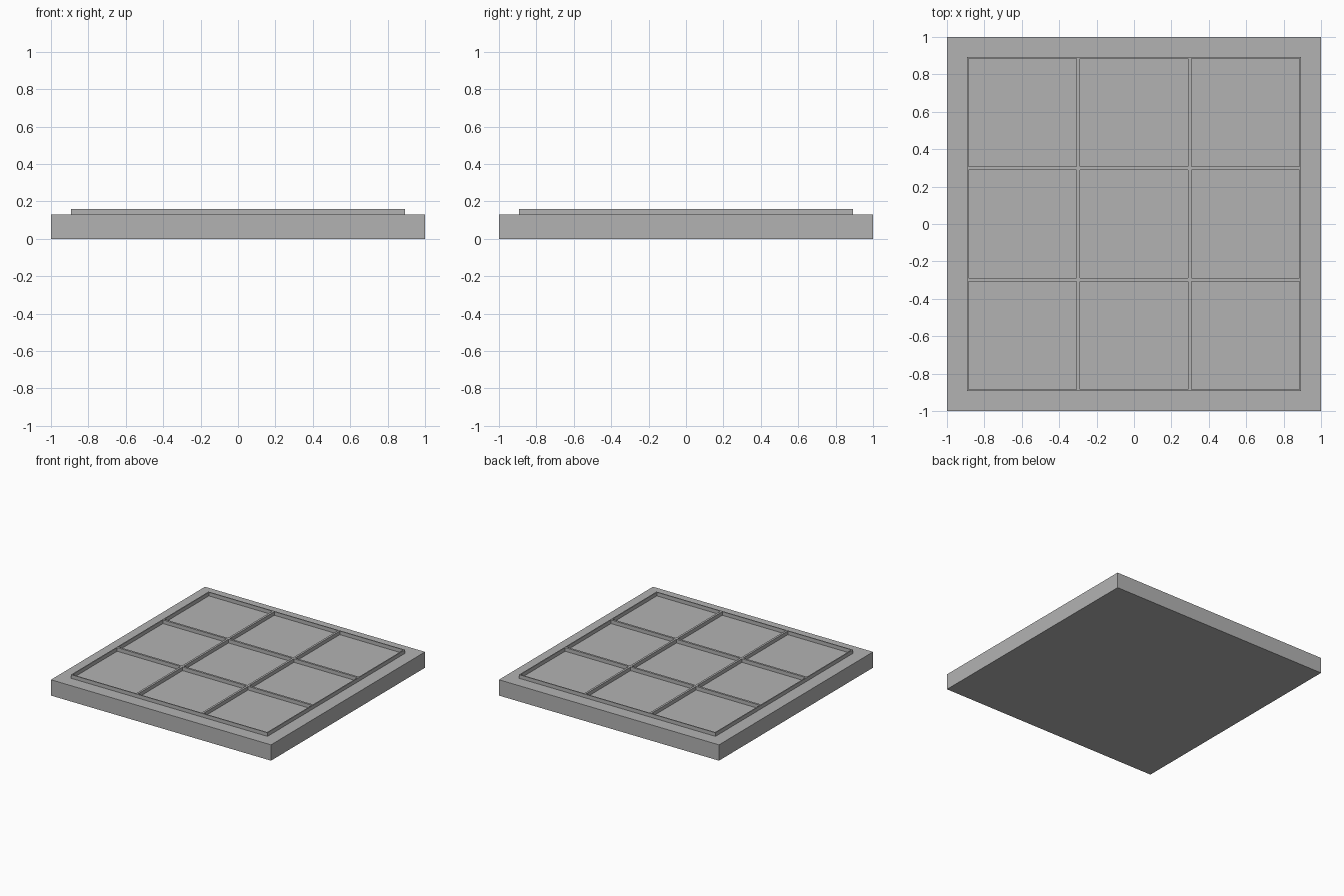
import bpy
import bmesh

cube = bpy.data.objects.get("Cube")
if cube:
    bpy.data.objects.remove(cube, do_unlink=True)

SLAB_TOP = 0.13      # height of the base slab
RIM_TOP = 0.16       # height of the raised grid
HALF_GRID = 0.893    # half width of the raised grid
WALL = 0.012         # wall around each cell
EMBED = 0.01         # how far the grid sinks into the slab

grey = bpy.data.materials.new("plain_grey")
grey.use_nodes = True
colour = (0.45, 0.45, 0.45, 1)
grey.diffuse_color = colour
grey.node_tree.nodes["Principled BSDF"].inputs["Base Color"].default_value = colour


def add_part(name, bm):
    mesh = bpy.data.meshes.new(name)
    bm.to_mesh(mesh)
    bm.free()
    mesh.materials.append(grey)
    obj = bpy.data.objects.new(name, mesh)
    bpy.context.collection.objects.link(obj)
    return obj


# Base slab
bm = bmesh.new()
bmesh.ops.create_cube(bm, size=2)
for v in bm.verts:
    v.co.z = SLAB_TOP if v.co.z > 0 else 0
add_part("base_slab", bm)

# Raised walls: a three by three grid with each cell inset and opened
bm = bmesh.new()
bmesh.ops.create_grid(bm, x_segments=3, y_segments=3, size=HALF_GRID)
cells = bm.faces[:]
bmesh.ops.inset_individual(bm, faces=cells, thickness=WALL)
bmesh.ops.delete(bm, geom=cells, context="FACES")
for v in bm.verts:
    v.co.z = RIM_TOP
walls = add_part("cell_walls", bm)
solid = walls.modifiers.new("wall_height", "SOLIDIFY")
solid.thickness = RIM_TOP - SLAB_TOP + EMBED
solid.offset = -1
